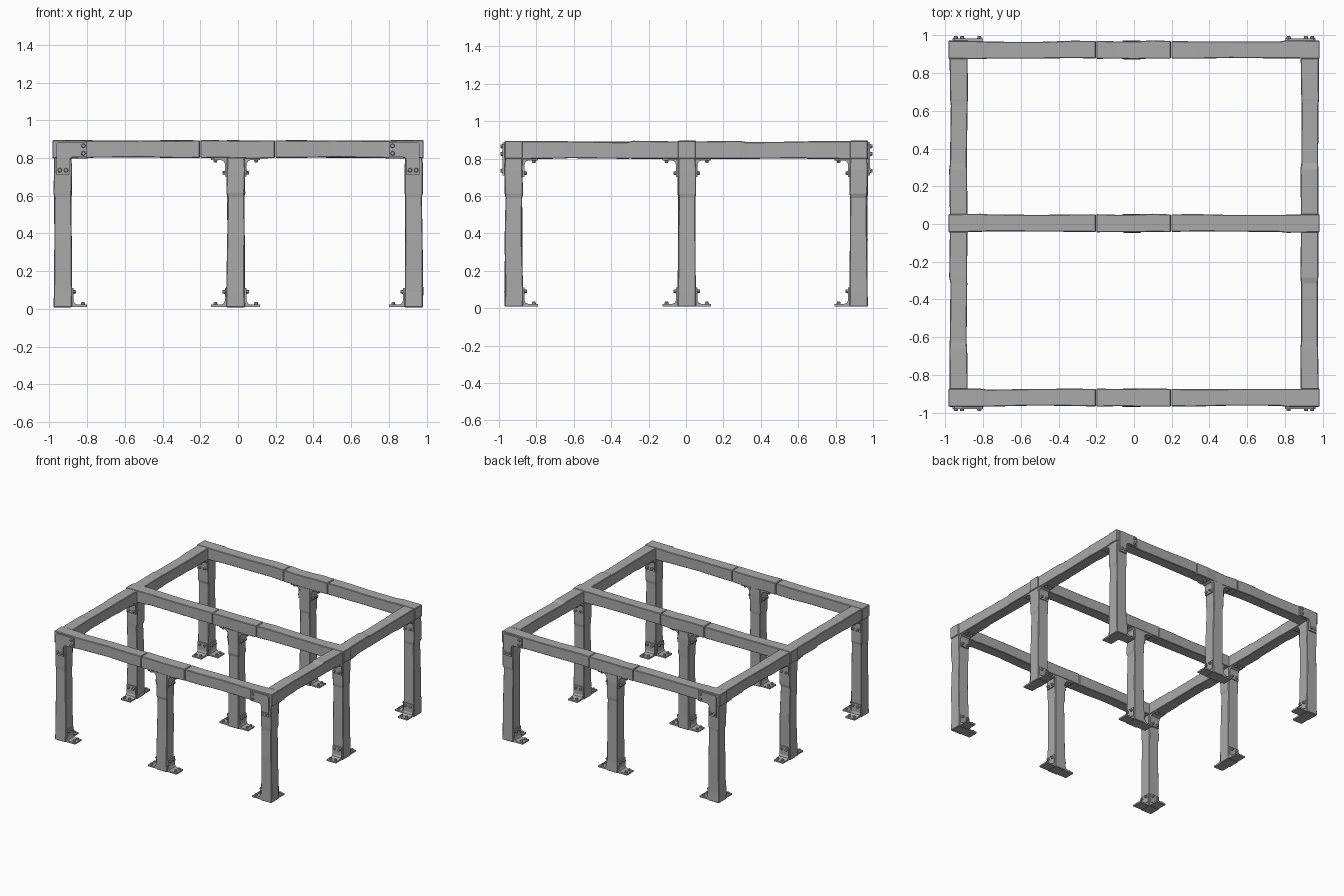
import bpy, bmesh, math, random
from mathutils import Vector, Matrix

random.seed(4)
cube = bpy.data.objects.get("Cube")
if cube:
    bpy.data.objects.remove(cube)


def material(name, rgb):
    m = bpy.data.materials.new(name)
    m.use_nodes = True
    m.diffuse_color = (*rgb, 1)
    m.node_tree.nodes["Principled BSDF"].inputs["Base Color"].default_value = (*rgb, 1)
    return m


grey = material("plain_grey", (0.4, 0.4, 0.4))


def finish(name, bm):
    bmesh.ops.recalc_face_normals(bm, faces=bm.faces)
    mesh = bpy.data.meshes.new(name)
    bm.to_mesh(mesh)
    bm.free()
    obj = bpy.data.objects.new(name, mesh)
    bpy.context.collection.objects.link(obj)
    mesh.materials.append(grey)
    return obj


def timber(name, start, end, width, stations):
    """Hand-hewn square bar; stations are (fraction, thickness factor)."""
    start, end = Vector(start), Vector(end)
    axis = (end - start).normalized()
    side = Vector((0, 1, 0)) if abs(axis.x) > 0.5 else Vector((1, 0, 0))
    up = axis.cross(side)
    bm = bmesh.new()
    rings = []
    for t, f in stations:
        wob = 0 if t in (0, 1) else 0.003
        c = start.lerp(end, t) + side * random.uniform(-wob, wob) + up * random.uniform(-wob, wob)
        h = width * f / 2
        rings.append([bm.verts.new(c + side * a * h + up * b * h)
                      for a, b in ((-1, -1), (1, -1), (1, 1), (-1, 1))])
    for r, s in zip(rings, rings[1:]):
        for i in range(4):
            j = (i + 1) % 4
            bm.faces.new((r[i], r[j], s[j], s[i]))
    bm.faces.new(rings[0])
    bm.faces.new(rings[-1])
    obj = finish(name, bm)
    bevel = obj.modifiers.new("worn_edges", "BEVEL")
    bevel.width = 0.004
    bevel.limit_method = "ANGLE"
    return obj


def add_box(bm, lo, hi):
    lo, hi = Vector(lo), Vector(hi)
    mat = Matrix.Translation((lo + hi) / 2) @ Matrix.Diagonal((*(hi - lo), 1))
    bmesh.ops.create_cube(bm, size=1, matrix=mat)


def add_bolt(bm, pos, direction, radius=0.011, height=0.014):
    rot = Vector((0, 0, 1)).rotation_difference(Vector(direction)).to_matrix().to_4x4()
    mat = Matrix.Translation(Vector(pos) + Vector(direction) * height / 2) @ rot
    bmesh.ops.create_cone(bm, cap_ends=True, segments=8, radius1=radius,
                          radius2=radius * 0.75, depth=height, matrix=mat)


def angle_bracket(name, origin, turn, flip=1, reach=0.085, rise=0.1, half=0.042):
    """Bent plate lying along local +x and rising (or hanging) against a post."""
    bm = bmesh.new()
    t = 0.012
    add_box(bm, (0, -half, 0), (reach, half, t))
    add_box(bm, (0, -half, 0), (t, half, rise))
    # corner fillet
    prof = [(t, t), (t + 0.022, t), (t + 0.007, t + 0.007), (t, t + 0.022)]
    ends = [[bm.verts.new((x, y, z)) for x, z in prof] for y in (-half, half)]
    for i in range(4):
        j = (i + 1) % 4
        bm.faces.new((ends[0][i], ends[0][j], ends[1][j], ends[1][i]))
    for e in ends:
        bm.faces.new(e)
    for y in (-0.022, 0.022):
        add_bolt(bm, (reach - 0.022, y, t), (0, 0, 1))
        add_bolt(bm, (t, y, rise - 0.02), (1, 0, 0))
    bm.transform(Matrix.Translation(origin) @ Matrix.Rotation(turn, 4, "Z")
                 @ Matrix.Diagonal((1, 1, flip, 1)))
    finish(name, bm)


def corner_plate(name, sx, sy, y):
    """L plate over the outside of a corner joint."""
    outline = [(0.962, 0.71), (0.962, 0.875), (0.952, 0.885), (0.8, 0.885), (0.8, 0.805),
               (0.875, 0.805), (0.888, 0.8), (0.895, 0.785), (0.895, 0.71)]
    bm = bmesh.new()
    face = bm.faces.new([bm.verts.new((sx * x, y, z)) for x, z in outline])
    ext = bmesh.ops.extrude_face_region(bm, geom=[face])
    moved = [v for v in ext["geom"] if isinstance(v, bmesh.types.BMVert)]
    bmesh.ops.translate(bm, verts=moved, vec=(0, sy * 0.012, 0))
    for x, z in ((0.82, 0.865), (0.82, 0.825), (0.945, 0.735), (0.912, 0.735)):
        add_bolt(bm, (sx * x, y + sy * 0.012, z), (0, sy, 0), 0.012, 0.012)
    finish(name, bm)


# Post and beam positions
XS = {"right": -0.93, "middle": -0.012, "left": 0.932}
YS = {"front": -0.921, "centre": 0.004, "back": 0.924}
TOP, W = 0.847, 0.096
post_shape = [(0, 1.02), (0.1, 1), (0.45, 0.96), (0.73, 0.92), (0.76, 1.0), (0.92, 1), (1, 0.95)]
long_shape = [(0, 1), (0.22, 1), (0.27, 0.94), (0.6, 0.92), (0.85, 0.96), (1, 0.97)]
mid_shape = [(0, 1), (0.28, 0.95), (0.5, 0.98), (0.75, 1.0), (1, 0.98)]
side_shape = [(0, 1), (0.26, 0.98), (0.3, 0.93), (0.67, 0.93), (0.71, 0.99), (1, 0.97)]

# Cross beams, each with a separate middle piece
for row, y in YS.items():
    timber(f"{row}_beam_right", (-0.985, y, TOP), (-0.202, y, TOP), W, long_shape)
    timber(f"{row}_beam_left", (0.985, y, TOP), (0.198, y, TOP), W, long_shape)
    timber(f"{row}_beam_middle", (-0.199, y, TOP), (0.195, y, TOP), W, mid_shape)

# Side beams between the cross beams
for side in ("right", "left"):
    x = XS[side]
    for a, b in (("front", "centre"), ("back", "centre")):
        d = W / 2 - 0.004 if a == "front" else 0.004 - W / 2
        timber(f"{side}_{a}_side_beam", (x, YS[a] + d, TOP - 0.002),
               (x, YS[b] - d, TOP - 0.002), W, side_shape)

# Posts with foot and top brackets
H = W / 2 - 0.003
for col, x in XS.items():
    for row, y in YS.items():
        timber(f"{row}_{col}_post", (x, y, 0.008), (x, y, 0.805), W, post_shape)
        corner = col != "middle" and row != "centre"
        if corner:
            dirs = [(-math.copysign(1, x), 0), (0, -math.copysign(1, y))]
        elif col == "middle":
            dirs = [(1, 0), (-1, 0)]
        else:
            dirs = [(0, 1), (0, -1)]
        for n, (dx, dy) in enumerate(dirs):
            turn = math.atan2(dy, dx)
            foot = (x + dx * H, y + dy * H, 0.01)
            angle_bracket(f"{row}_{col}_foot_{n}", foot, turn)
            if not (corner and dx):
                head = (foot[0], foot[1], 0.802)
                angle_bracket(f"{row}_{col}_head_bracket_{n}", head, turn, -1)

# Outer corner plates
for sx, col in ((-1, "right"), (1, "left")):
    corner_plate(f"front_{col}_corner_plate", sx, -1, YS["front"] - W / 2)
    corner_plate(f"back_{col}_corner_plate", sx, 1, YS["back"] + W / 2)
